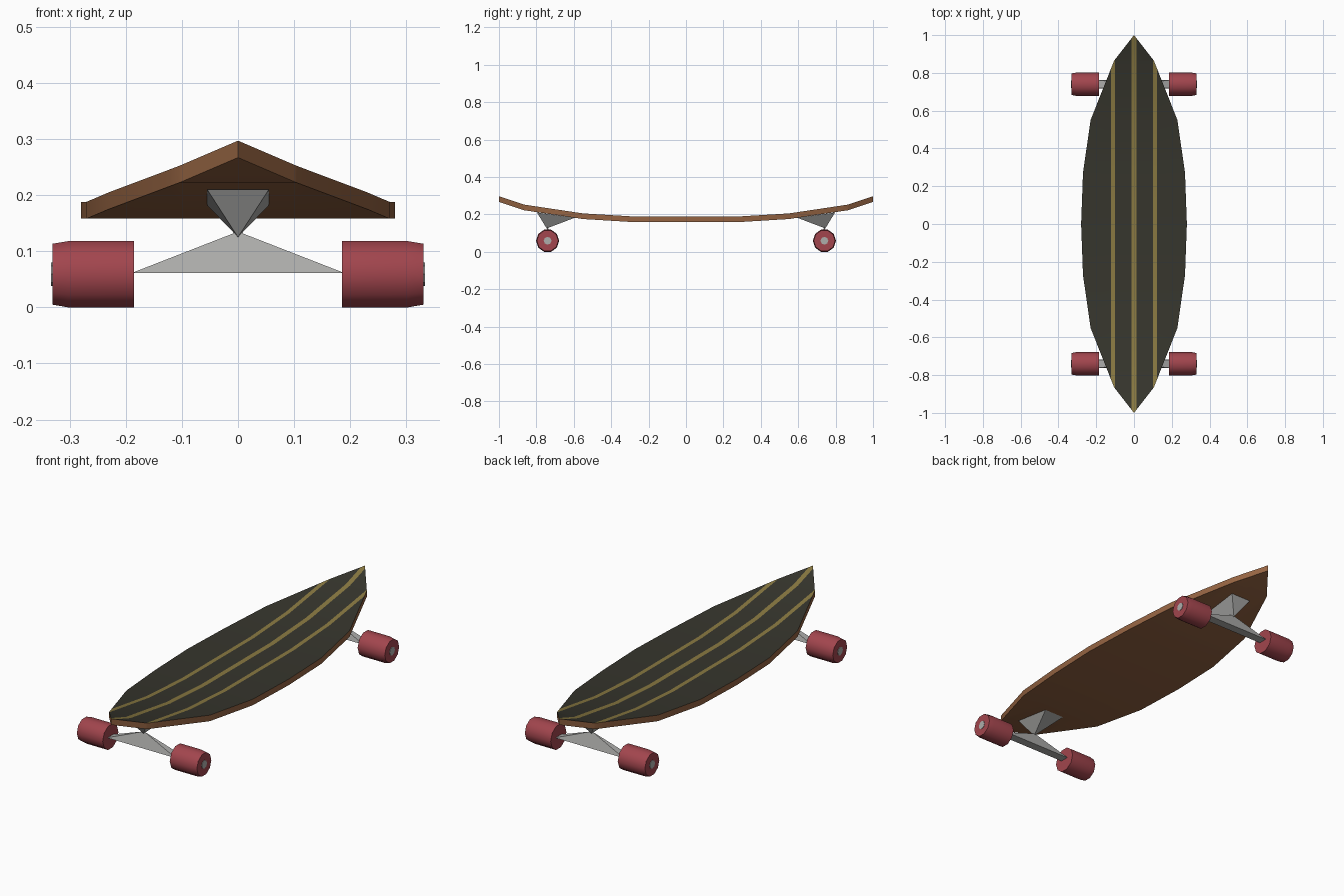
import bpy, bmesh, math
from mathutils import Matrix, Vector

if "Cube" in bpy.data.objects:
    bpy.data.objects.remove(bpy.data.objects["Cube"])


def material(name, rgb):
    m = bpy.data.materials.new(name)
    m.diffuse_color = (*rgb, 1)
    m.use_nodes = True
    m.node_tree.nodes["Principled BSDF"].inputs["Base Color"].default_value = m.diffuse_color
    return m


WOOD = material("brown wood", (0.30, 0.127, 0.055))
GRIP = material("dark grip", (0.037, 0.036, 0.026))
STRIPE = material("mustard stripe", (0.25, 0.19, 0.053))
METAL = material("grey metal", (0.42, 0.42, 0.41))
RED = material("red urethane", (0.36, 0.06, 0.075))


def finish(bm, name, mats, smooth=None):
    bmesh.ops.recalc_face_normals(bm, faces=bm.faces)
    me = bpy.data.meshes.new(name)
    bm.to_mesh(me)
    bm.free()
    for m in mats:
        me.materials.append(m)
    ob = bpy.data.objects.new(name, me)
    bpy.context.collection.objects.link(ob)
    if smooth:
        bpy.ops.object.select_all(action='DESELECT')
        ob.select_set(True)
        bpy.context.view_layer.objects.active = ob
        bpy.ops.object.shade_smooth_by_angle(angle=math.radians(smooth))
    return ob


# deck: stations of (y, half width, top height), mirrored along y
half = [(0.0, 0.28, 0.188), (0.27, 0.27, 0.188), (0.55, 0.23, 0.205),
        (0.865, 0.105, 0.252), (1.0, 0.0, 0.297)]
stations = [(-y, w, z) for y, w, z in half[:0:-1]] + half
THICK = 0.03
bm = bmesh.new()
rows = []
for y, w, z in stations:
    xs = (-w, w) if w else (0,)
    rows.append([[bm.verts.new((x, y, h)) for x in xs] for h in (z, z - THICK)])
for a, b in zip(rows, rows[1:]):
    for k in (0, 1):
        bm.faces.new(a[k] + b[k][::-1])
    for s in (0, -1):
        bm.faces.new((a[0][s], b[0][s], b[1][s], a[1][s]))
# stripes cut into the top surface
bands = [(-0.122, -0.101), (-0.012, 0.012), (0.101, 0.122)]
for x in [e for band in bands for e in band]:
    bmesh.ops.bisect_plane(bm, geom=bm.verts[:] + bm.edges[:] + bm.faces[:],
                           plane_co=(x, 0, 0), plane_no=(1, 0, 0))
bmesh.ops.recalc_face_normals(bm, faces=bm.faces)
for f in bm.faces:
    if f.normal.z > 0.5:
        x = f.calc_center_median().x
        f.material_index = 2 if any(a < x < b for a, b in bands) else 1
finish(bm, "deck", [WOOD, GRIP, STRIPE], 30)


def pyramid(name, base, apex):
    bm = bmesh.new()
    vs = [bm.verts.new(p) for p in base]
    tip = bm.verts.new(apex)
    bm.faces.new(vs)
    for i in range(4):
        bm.faces.new((vs[i], vs[(i + 1) % 4], tip))
    return finish(bm, name, [METAL])


def lathe_x(name, rings, sides, centre, mat, smooth=None):
    """Solid of revolution about x from (x, radius) rings."""
    bm = bmesh.new()
    loops = []
    for x, r in rings:
        loops.append([bm.verts.new((x, centre[0] + r * math.cos(2 * math.pi * i / sides),
                                    centre[1] + r * math.sin(2 * math.pi * i / sides)))
                      for i in range(sides)])
    for a, b in zip(loops, loops[1:]):
        for i in range(sides):
            j = (i + 1) % sides
            bm.faces.new((a[i], a[j], b[j], b[i]))
    bm.faces.new(loops[0])
    bm.faces.new(loops[-1])
    return finish(bm, name, [mat], smooth)


AXLE_Y, AXLE_Z = 0.74, 0.059
for end, s in (("front", -1), ("back", 1)):
    y = s * AXLE_Y
    # mount wedge tapering down from the deck
    pyramid(end + "_truck_mount",
            [(-0.055, s * 0.797, 0.21), (0.055, s * 0.797, 0.21),
             (0.055, s * 0.594, 0.182), (-0.055, s * 0.594, 0.182)],
            (0, s * 0.745, 0.125))
    # axle hanger
    pyramid(end + "_hanger",
            [(-0.19, y - 0.022, 0.061), (0.19, y - 0.022, 0.061),
             (0.19, y + 0.022, 0.061), (-0.19, y + 0.022, 0.061)],
            (0, y, 0.135))
    # wheels and axle caps
    for side, d in (("left", -1), ("right", 1)):
        lathe_x(f"{end}_{side}_wheel",
                [(d * 0.185, 0.062), (d * 0.303, 0.062), (d * 0.331, 0.057)],
                10, (y, AXLE_Z), RED, 40)
        lathe_x(f"{end}_{side}_axle_cap", [(d * 0.32, 0.021), (d * 0.333, 0.021)],
                8, (y, AXLE_Z), METAL)
